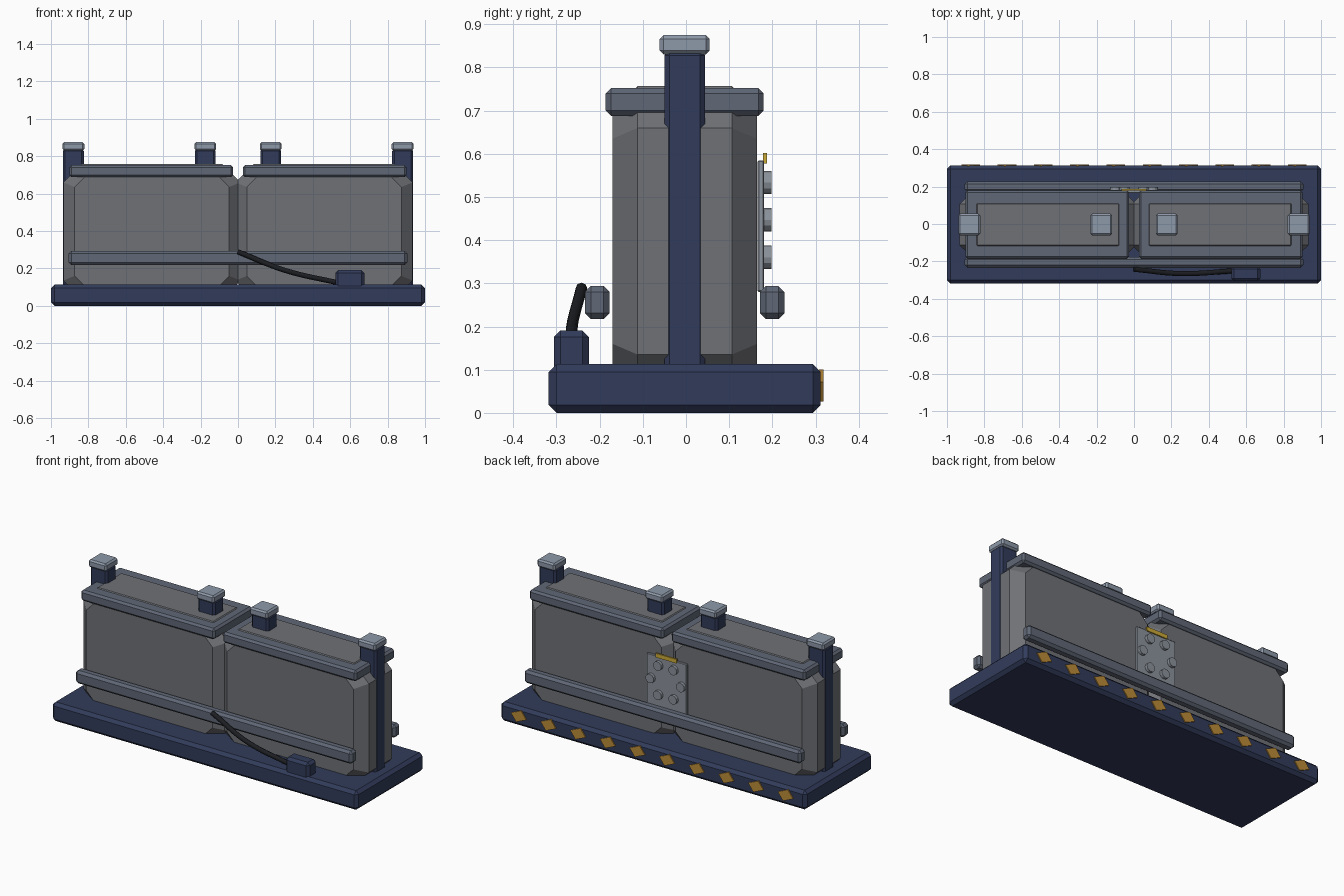
import bpy, bmesh, math
from mathutils import Matrix

if "Cube" in bpy.data.objects:
    bpy.data.objects.remove(bpy.data.objects["Cube"])

OFF = -0.003  # small y shift so stripes keep the whole model centred


def mat(name, r, g, b):
    m = bpy.data.materials.new(name)
    m.diffuse_color = (r, g, b, 1)
    m.use_nodes = True
    m.node_tree.nodes["Principled BSDF"].inputs["Base Color"].default_value = m.diffuse_color
    return m


NAVY = mat("navy", 0.032, 0.045, 0.105)
BODY = mat("body_grey", 0.16, 0.165, 0.18)
TRIM = mat("trim_grey", 0.115, 0.135, 0.18)
CAP = mat("cap_grey", 0.27, 0.32, 0.40)
PLATE = mat("plate_grey", 0.26, 0.29, 0.33)
AMBER = mat("amber", 0.50, 0.26, 0.04)
YELLOW = mat("yellow", 0.60, 0.40, 0.04)
BLACK = mat("rubber", 0.012, 0.013, 0.016)


def finish(name, bm, material):
    bmesh.ops.recalc_face_normals(bm, faces=bm.faces)
    me = bpy.data.meshes.new(name)
    bm.to_mesh(me)
    bm.free()
    ob = bpy.data.objects.new(name, me)
    bpy.context.collection.objects.link(ob)
    me.materials.append(material)
    return ob


def box(name, x, y, z, material, bevel=0.0):
    """Chamfered box from (min, max) pairs."""
    bm = bmesh.new()
    bmesh.ops.create_cube(bm, size=1)
    for v in bm.verts:
        v.co = [(a + b) / 2 + c * (b - a) for (a, b), c in zip((x, y, z), v.co)]
    if bevel:
        bmesh.ops.bevel(bm, geom=bm.edges[:], offset=bevel, segments=1, affect='EDGES')
    return finish(name, bm, material)


def loft(name, rings, material):
    """Skin a list of equal point rings and cap both ends."""
    bm = bmesh.new()
    rows = [[bm.verts.new(p) for p in r] for r in rings]
    n = len(rows[0])
    for a, b in zip(rows, rows[1:]):
        for i in range(n):
            j = (i + 1) % n
            bm.faces.new((a[i], a[j], b[j], b[i]))
    bm.faces.new(rows[0])
    bm.faces.new(rows[-1])
    return finish(name, bm, material)


def octagon(x0, x1, z0, z1, c, d, y):
    """Corner-cut rectangle in XZ, inset by d."""
    c -= d * (2 - math.sqrt(2))
    x0, x1, z0, z1 = x0 + d, x1 - d, z0 + d, z1 - d
    pts = [(x0 + c, z0), (x1 - c, z0), (x1, z0 + c), (x1, z1 - c),
           (x1 - c, z1), (x0 + c, z1), (x0, z1 - c), (x0, z0 + c)]
    return [(px, y + OFF, pz) for px, pz in pts]


# Base slab
box("base", (-1, 1), (-0.315 + OFF, 0.315 + OFF), (0, 0.113), NAVY, 0.018)

for s, side in ((-1, "left"), (1, "right")):
    # Barrier block with cut corners
    xa, xb = sorted((s * -0.013, s * 0.934))
    rings = [octagon(xa, xb, 0.038, 0.757, 0.097, d, y)
             for d, y in ((0.06, -0.167), (0, -0.109), (0, 0.109), (0.06, 0.167))]
    loft(side + "_block", rings, BODY)

    # Top rim
    box(side + "_rim", tuple(sorted((s * 0.026, s * 0.902))),
        (-0.183 + OFF, 0.183 + OFF), (0.688, 0.752), TRIM, 0.012)

    # Posts and caps
    for cx, place in ((0.175, "inner"), (0.88, "outer")):
        x = s * cx
        box(f"{side}_{place}_post", (x - 0.056, x + 0.056),
            (-0.047 + OFF, 0.047 + OFF), (0.08, 0.84), NAVY, 0.012)
        box(f"{side}_{place}_cap", (x - 0.058, x + 0.058),
            (-0.058 + OFF, 0.058 + OFF), (0.83, 0.875), CAP, 0.009)

# Side rails, front and back
for name, y0, y1 in (("front_rail", -0.231, -0.174), ("back_rail", 0.174, 0.231)):
    box(name, (-0.905, 0.905), (y0 + OFF, y1 + OFF), (0.217, 0.294), TRIM, 0.014)

# Joining plate with a ring of six bolts
box("joint_plate", (-0.13, 0.13), (0.166, 0.181), (0.28, 0.585), PLATE, 0.003)
for i in range(6):
    a = math.radians(60 * i)
    bm = bmesh.new()
    bmesh.ops.create_cone(bm, cap_ends=True, segments=12, radius1=0.027,
                          radius2=0.027, depth=0.022,
                          matrix=Matrix.Translation((0.1 * math.cos(a), 0.187,
                                                     0.447 + 0.1 * math.sin(a)))
                          @ Matrix.Rotation(math.pi / 2, 4, 'X'))
    finish(f"bolt_{i + 1}", bm, PLATE)
box("plate_tab", (-0.068, 0.068), (0.178, 0.188), (0.578, 0.602), YELLOW)

# Slanted warning marks along the back of the base
mark = [(0.05, 0.008), (-0.016, 0.037), (-0.05, -0.008), (0.016, -0.037)]
for i in range(10):
    cx = -0.873 + 0.194 * i
    loft(f"warning_mark_{i + 1}",
         [[(cx + px, y, 0.063 + pz) for px, pz in mark] for y in (0.308, 0.318)], AMBER)

# Cable socket and drooping cable
box("cable_socket", (0.52, 0.675), (-0.306, -0.225), (0.09, 0.191), NAVY, 0.015)
cu = bpy.data.curves.new("cable", 'CURVE')
cu.dimensions = '3D'
cu.bevel_depth = 0.0135
cu.bevel_resolution = 2
cu.use_fill_caps = True
cu.resolution_u = 8
sp = cu.splines.new('BEZIER')
path = [(0, -0.242, 0.289), (0.25, -0.265, 0.19), (0.54, -0.250, 0.122)]
sp.bezier_points.add(len(path) - 1)
for p, co in zip(sp.bezier_points, path):
    p.co = co
    p.handle_left_type = p.handle_right_type = 'AUTO'
cu.materials.append(BLACK)
cable = bpy.data.objects.new("cable", cu)
bpy.context.collection.objects.link(cable)
